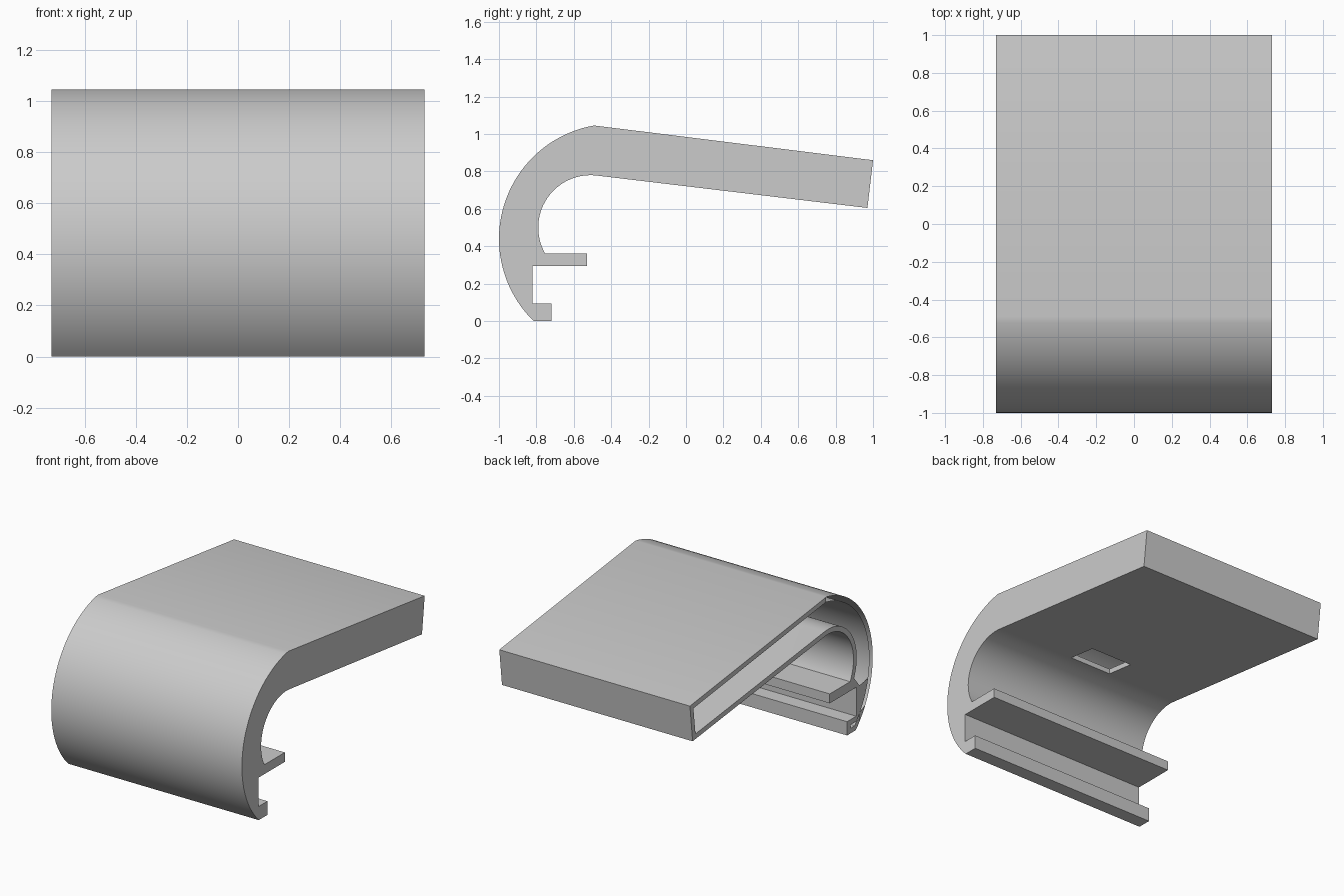
import bpy, bmesh, math
from mathutils import Vector

cube = bpy.data.objects.get("Cube")
if cube:
    bpy.data.objects.remove(cube, do_unlink=True)

HALF = 0.73      # half width along x
WALL = 0.035     # shell thickness
ALONG = Vector((0.993, -0.12))   # direction of the sloping arm (y, z)
NORMAL = Vector((0.12, 0.993))

grey = bpy.data.materials.new("light_grey")
grey.use_nodes = True
colour = (0.6, 0.6, 0.6, 1)
grey.diffuse_color = colour
grey.node_tree.nodes["Principled BSDF"].inputs["Base Color"].default_value = colour


def arc(cy, cz, radius, start, end, steps):
    points = []
    for i in range(steps + 1):
        a = math.radians(start + (end - start) * i / steps)
        points.append(Vector((cy + radius * math.cos(a), cz + radius * math.sin(a))))
    return points


def ring(profile, x):
    """Vertices of a y-z profile placed at x."""
    return [bm.verts.new((x, y, z)) for y, z in profile]


def skin(a, b, skip=None):
    """Quads between two rings, leaving out one side if asked."""
    n = len(a)
    for i in range(n):
        if i != skip:
            j = (i + 1) % n
            bm.faces.new((a[i], a[j], b[j], b[i]))


def fill_between(outer, inner, normal):
    """Flat face bounded by an outer and an inner loop."""
    edges = []
    for loop in (outer, inner):
        for v, w in zip(loop, loop[1:] + loop[:1]):
            edges.append(bm.edges.get((v, w)) or bm.edges.new((v, w)))
    bmesh.ops.triangle_fill(bm, use_beauty=True, edges=edges, normal=normal)


def slot_ring(p, q):
    """Rectangle for the slot on the sloping line from p to q."""
    near, far = [p.lerp(q, (y - p.x) / (q.x - p.x)) for y in (-0.46, -0.25)]
    corners = [(-0.18, near), (0.14, near), (0.14, far), (-0.18, far)]
    return [bm.verts.new((x, c.x, c.y)) for x, c in corners]


# Outer silhouette: hooked front, sloping arm, shelf and bottom lip
tip_top, tip_low = Vector((1.0, 0.86)), Vector((0.97, 0.605))
outline = arc(-0.385, 0.44, 0.615, 225.67, 100, 40) + [tip_top, tip_low]
under = len(outline) - 1         # the arm's underside starts at this point
outline += arc(-0.51, 0.5, 0.28, 83, 210, 32)
outline += [(-0.745, 0.36), (-0.53, 0.36), (-0.53, 0.295), (-0.82, 0.295),
            (-0.82, 0.095), (-0.72, 0.095), (-0.72, 0)]

# Hollow that follows the silhouette at the shell thickness
hollow = arc(-0.385, 0.44, 0.615 - WALL, 224, 100, 40)
hollow += [tip_top - WALL * (ALONG + NORMAL), tip_low - WALL * (ALONG - NORMAL)]
hollow += arc(-0.51, 0.5, 0.28 + WALL, 83, 205, 32)
hollow += [(-0.855, 0.295), (-0.855, 0.06), (-0.755, 0.06), (-0.755, WALL)]

bm = bmesh.new()

# Outside and inside skins with the closed side wall
rims, slots = [], []
for profile, end in ((outline, HALF), (hollow, HALF - WALL)):
    rim, cap = ring(profile, -HALF), ring(profile, end)
    skin(rim, cap, under)
    bm.faces.new(cap)
    slot = slot_ring(profile[under], profile[under + 1])
    panel = [rim[under], rim[under + 1], cap[under + 1], cap[under]]
    fill_between(panel, slot, Vector((0, *NORMAL)))
    rims.append(rim)
    slots.append(slot)

# Slot walls and the rim of the open side
skin(*slots)
fill_between(*rims, Vector((-1, 0, 0)))

bmesh.ops.recalc_face_normals(bm, faces=bm.faces)
mesh = bpy.data.meshes.new("hooked_shell")
bm.to_mesh(mesh)
bm.free()
mesh.materials.append(grey)
shell = bpy.data.objects.new("hooked_shell", mesh)
bpy.context.scene.collection.objects.link(shell)

# Smooth curves with crisp edges
bpy.ops.object.select_all(action='DESELECT')
bpy.context.view_layer.objects.active = shell
shell.select_set(True)
bpy.ops.object.shade_smooth_by_angle(angle=math.radians(25))
